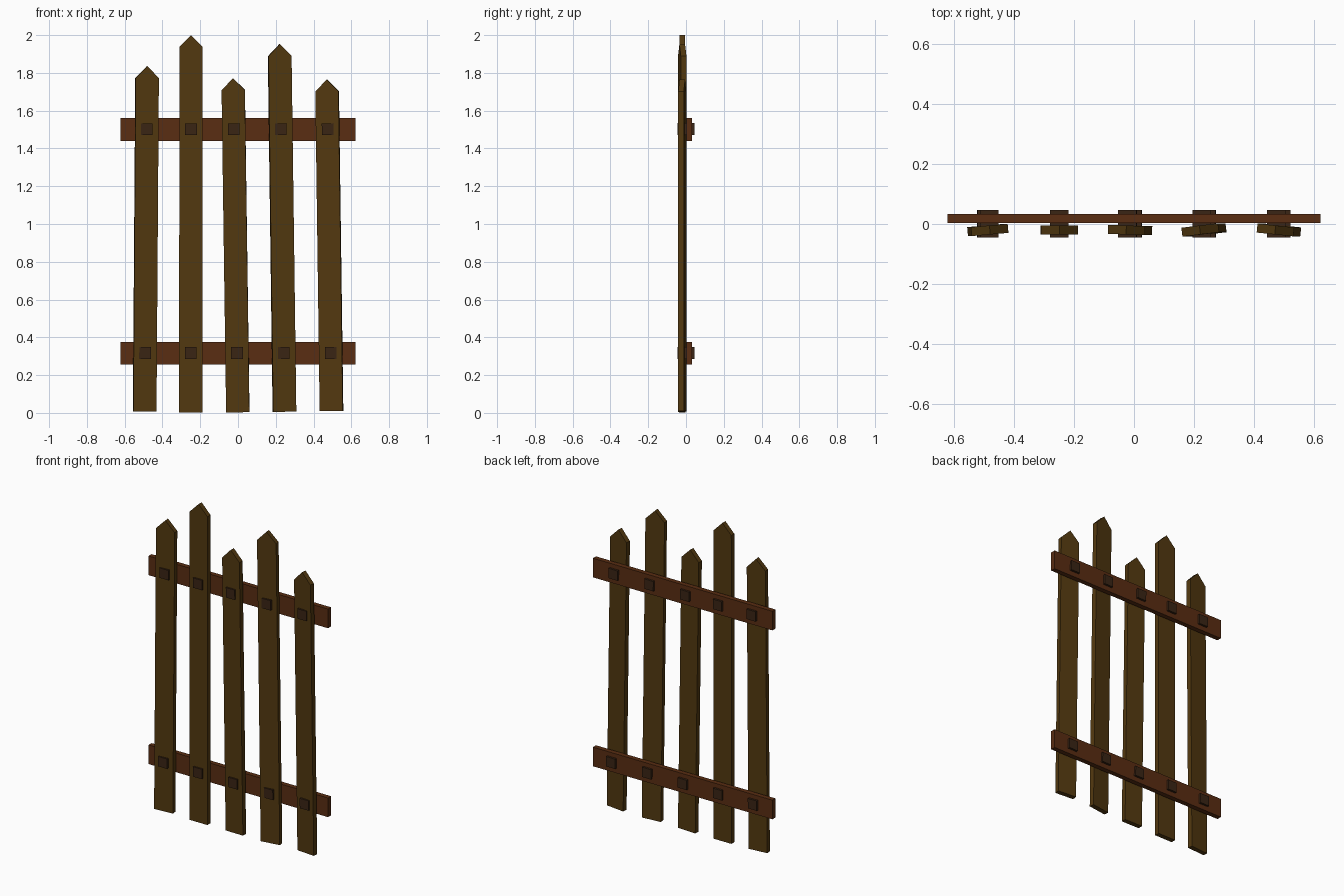
import bpy, bmesh
from math import atan, radians
from mathutils import Vector, Matrix

if "Cube" in bpy.data.objects:
    bpy.data.objects.remove(bpy.data.objects["Cube"])


def material(name, rgb):
    m = bpy.data.materials.new(name)
    m.diffuse_color = (*rgb, 1)
    m.use_nodes = True
    m.node_tree.nodes["Principled BSDF"].inputs["Base Color"].default_value = m.diffuse_color
    return m


PICKET = material("picket_wood", (0.085, 0.040, 0.005))
RAIL = material("rail_wood", (0.100, 0.026, 0.006))
PEG = material("peg_wood", (0.042, 0.018, 0.007))


def prism(name, profile, y0, y1, mat):
    """Extrude an XZ outline from y0 to y1."""
    bm = bmesh.new()
    face = bm.faces.new([bm.verts.new((x, y0, z)) for x, z in profile])
    ext = bmesh.ops.extrude_face_region(bm, geom=[face])
    verts = [g for g in ext["geom"] if isinstance(g, bmesh.types.BMVert)]
    bmesh.ops.translate(bm, verts=verts, vec=(0, y1 - y0, 0))
    bmesh.ops.recalc_face_normals(bm, faces=bm.faces)
    me = bpy.data.meshes.new(name)
    bm.to_mesh(me)
    bm.free()
    me.materials.append(mat)
    ob = bpy.data.objects.new(name, me)
    bpy.context.collection.objects.link(ob)
    return ob


def rect(w, h):
    return [(-w/2, -h/2), (w/2, -h/2), (w/2, h/2), (-w/2, h/2)]


# Two horizontal rails
RAILS = (("lower_rail", 0.315), ("upper_rail", 1.5))
for name, z in RAILS:
    prism(name, rect(1.246, 0.12), 0.003, 0.033, RAIL).location.z = z

# Pickets: foot x, foot z, peak x, peak z, twist about the vertical (degrees)
PICKETS = [
    (-0.494, 0.008, -0.481, 1.836, 5),
    (-0.250, 0.003, -0.249, 2.000, 0),
    (-0.001, 0.003, -0.026, 1.772, -2),
    (0.246, 0.006, 0.220, 1.952, 7),
    (0.495, 0.010, 0.471, 1.765, -6),
]
W = 0.0615
for i, (fx, fz, px, pz, twist) in enumerate(PICKETS, 1):
    h = pz - fz
    slope = (px - fx) / h
    outline = [(-W, 0), (W, 0), (W, h - 0.063), (0, h), (-W, h - 0.063)]
    ob = prism(f"picket_{i}", outline, -0.015, 0.015, PICKET)
    ob.matrix_world = (Matrix.Translation(Vector((fx, -0.02, fz)))
                       @ Matrix.Rotation(atan(slope), 4, 'Y')
                       @ Matrix.Rotation(radians(twist), 4, 'Z'))
    # Square pegs driven through picket and rail
    for rail, z in RAILS:
        peg = prism(f"peg_{rail}_{i}", rect(0.062, 0.062), -0.045, 0.046, PEG)
        peg.location = (fx + slope * (z - fz), 0, z + 0.002)
        peg.rotation_euler.y = atan(slope)
